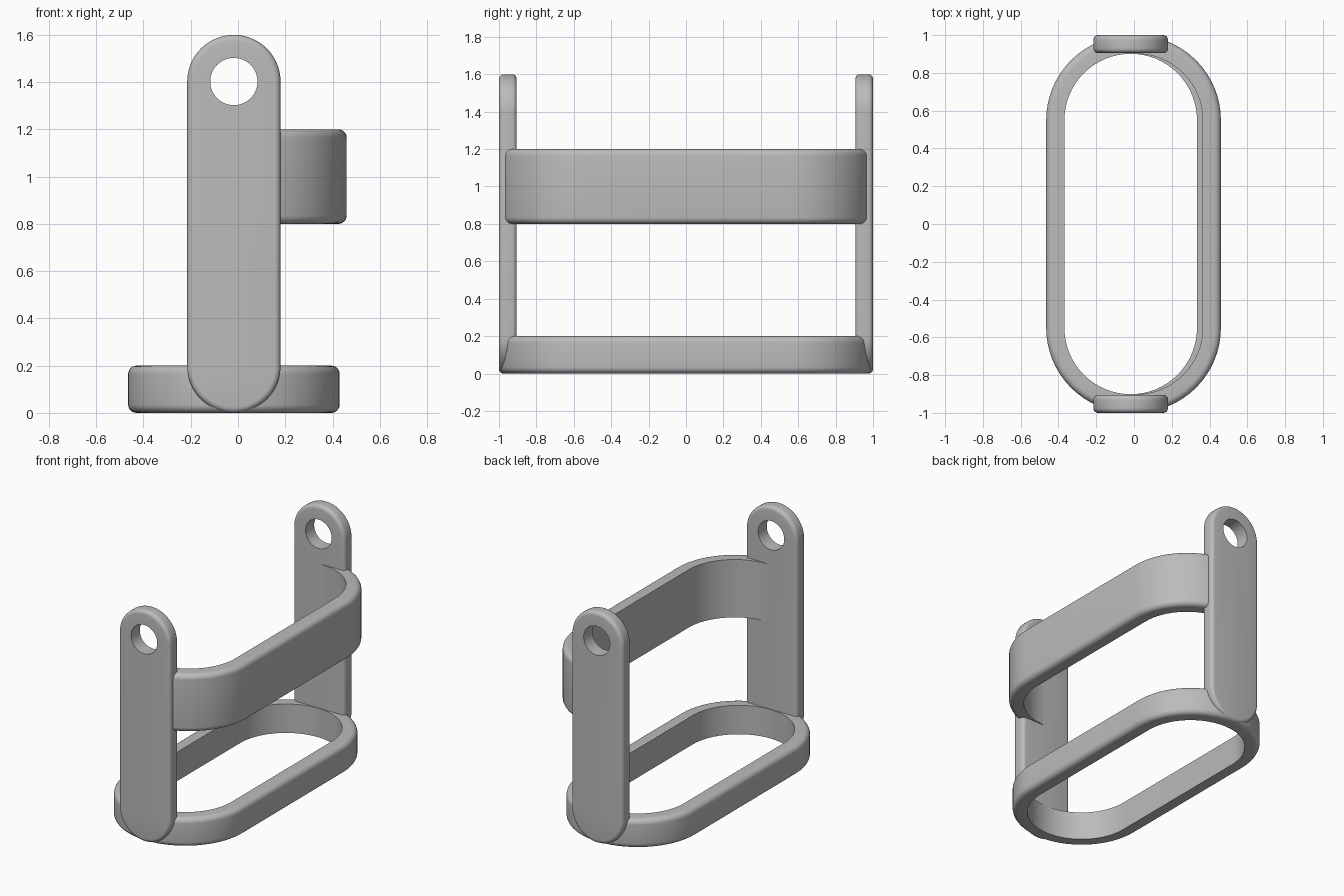
import bpy, bmesh
from math import pi, sin, cos

cube = bpy.data.objects.get("Cube")
if cube:
    bpy.data.objects.remove(cube, do_unlink=True)

grey = bpy.data.materials.new("plain grey")
grey.use_nodes = True
grey.diffuse_color = (0.5, 0.5, 0.5, 1)
grey.node_tree.nodes["Principled BSDF"].inputs["Base Color"].default_value = (0.5, 0.5, 0.5, 1)

CENTRE = -0.0175      # x of the straps and the base loop
STEPS = 32            # segments per half circle
FILLET = 0.035


def finish(name, bm):
    bmesh.ops.recalc_face_normals(bm, faces=bm.faces)
    mesh = bpy.data.meshes.new(name)
    bm.to_mesh(mesh)
    bm.free()
    mesh.materials.append(grey)
    obj = bpy.data.objects.new(name, mesh)
    bpy.context.collection.objects.link(obj)
    bpy.ops.object.select_all(action="DESELECT")
    obj.select_set(True)
    bpy.context.view_layer.objects.active = obj
    bpy.ops.object.shade_smooth_by_angle(angle=0.6)
    return obj


def bridge(bm, a, b, closed=True):
    n = len(a)
    for i in range(n if closed else n - 1):
        j = (i + 1) % n
        bm.faces.new((a[i], a[j], b[j], b[i]))


def arc(start, offset):
    """Half circle as (angle, centre offset) stations."""
    return [(start + pi * i / STEPS, offset) for i in range(STEPS + 1)]


def band(name, cx, z0, z1, closed):
    """Oval loop, or its +x half, with rounded outer edges."""
    outer, inner, half = 0.4475, 0.351, 0.55
    section = [(inner, z0)]
    for zc, first in ((z0 + FILLET, -pi / 2), (z1 - FILLET, 0)):
        for k in range(7):
            a = first + pi / 2 * k / 6
            section.append((outer - FILLET + FILLET * cos(a), zc + FILLET * sin(a)))
    section.append((inner, z1))
    stations = arc(0, half) + arc(pi, -half)
    if not closed:
        n = STEPS // 2
        stations = arc(-pi, -half)[n:] + arc(0, half)[:n + 1]
    bm = bmesh.new()
    rings = [[bm.verts.new((cx + r * cos(a), y + r * sin(a), z)) for r, z in section]
             for a, y in stations]
    for a, b in zip(rings, rings[1:]):
        bridge(bm, a, b)
    if closed:
        bridge(bm, rings[-1], rings[0])
    else:
        bm.faces.new(rings[0])
        bm.faces.new(rings[-1])
    return finish(name, bm)


def strap(name, side):
    """Upright round-ended bar with softened rims and a hole near the top."""
    radius, low, high, rim = 0.1975, 0.1975, 1.4025, 0.025
    y_in, y_out = 0.905, 1.0
    layers = []
    for k in range(6):
        a = pi / 2 * k / 5
        layers.append((radius - rim + rim * sin(a), y_in + rim - rim * cos(a)))
    layers += [(r, y_in + y_out - y) for r, y in reversed(layers)]
    bm = bmesh.new()
    loops = [[bm.verts.new((CENTRE + r * cos(a), side * y, z + r * sin(a)))
              for a, z in arc(0, high) + arc(pi, low)] for r, y in layers]
    for a, b in zip(loops, loops[1:]):
        bridge(bm, a, b)
    count = 2 * STEPS
    holes = [[bm.verts.new((CENTRE + 0.1 * cos(2 * pi * i / count), side * y,
                            high + 0.1 * sin(2 * pi * i / count)))
              for i in range(count)] for y in (y_in, y_out)]
    bridge(bm, holes[0], holes[1])
    # flat faces around the hole
    for rim_loop, hole in ((loops[0], holes[0]), (loops[-1], holes[1])):
        edges = [bm.edges.get((lp[i], lp[i - 1])) for lp in (rim_loop, hole) for i in range(len(lp))]
        bmesh.ops.triangle_fill(bm, edges=edges, use_beauty=True)
    return finish(name, bm)


band("base_loop", CENTRE, 0.0, 0.2, True)
band("side_band", CENTRE + 0.03, 0.8, 1.2, False)
for label, direction in (("front_strap", -1), ("back_strap", 1)):
    strap(label, direction)
